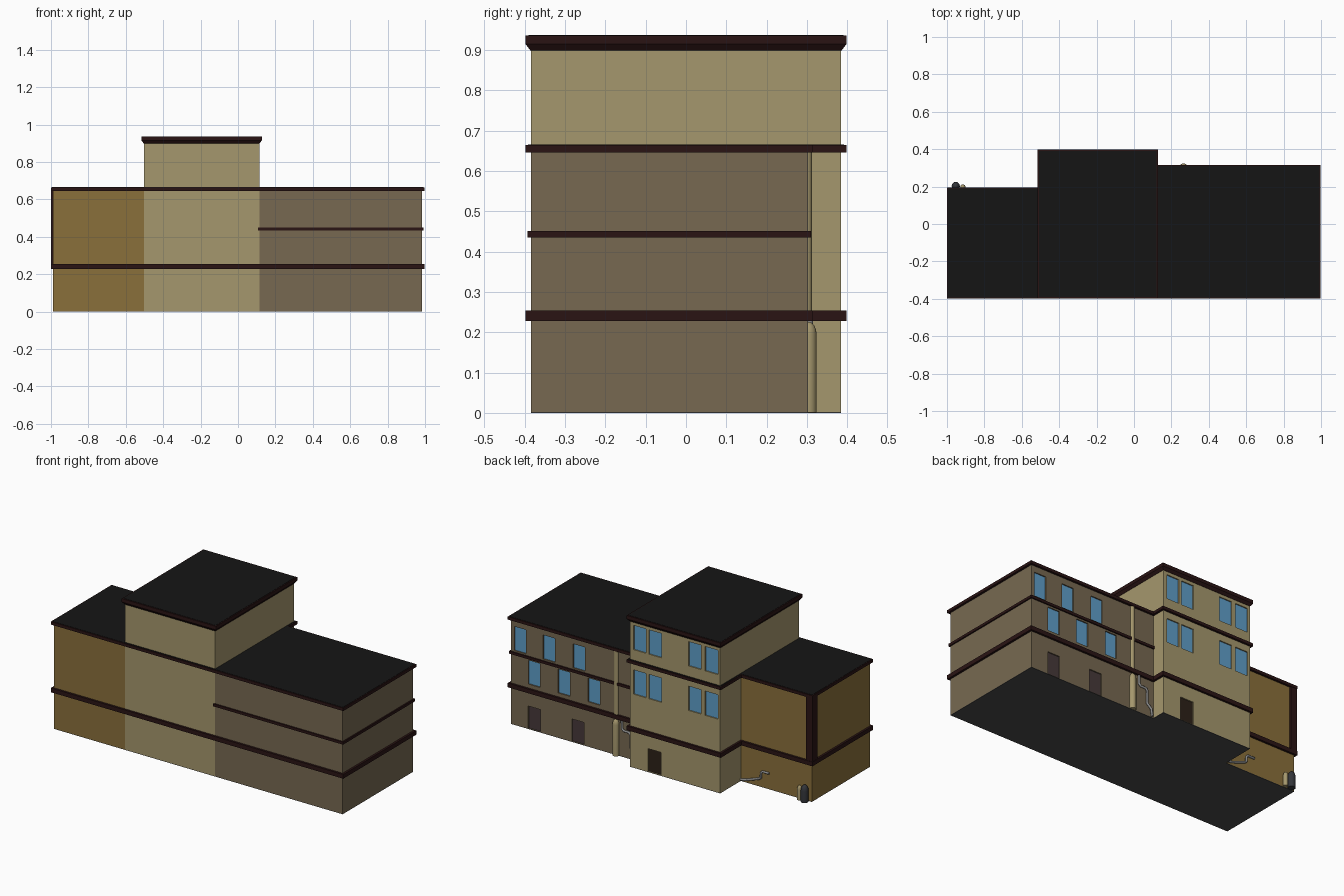
import bpy, bmesh, math
from mathutils import Vector

if "Cube" in bpy.data.objects:
    bpy.data.objects.remove(bpy.data.objects["Cube"])


def mat(name, hexcol):
    lin = lambda c: c / 12.92 if c <= 0.04045 else ((c + 0.055) / 1.055) ** 2.4
    m = bpy.data.materials.new(name)
    m.diffuse_color = [lin(int(hexcol[i:i + 2], 16) / 255) for i in (0, 2, 4)] + [1]
    m.use_nodes = True
    m.node_tree.nodes["Principled BSDF"].inputs["Base Color"].default_value = m.diffuse_color
    return m


OCHRE, TAN, BROWN = mat("ochre", "8a703b"), mat("tan", "a5976d"), mat("brown", "776951")
TRIM, ROOF, GLASS = mat("trim", "2a1414"), mat("roof", "151515"), mat("glass", "5f9fca")
DOOR, DARKDOOR = mat("door", "47393a"), mat("dark_door", "2c2018")
METAL, BASE, BIN = mat("metal", "8a8a8a"), mat("base", "4a4a4a"), mat("bin", "33353a")


def add(name, bm, material):
    bmesh.ops.recalc_face_normals(bm, faces=bm.faces)
    me = bpy.data.meshes.new(name)
    bm.to_mesh(me)
    bm.free()
    ob = bpy.data.objects.new(name, me)
    bpy.context.collection.objects.link(ob)
    if material:
        me.materials.append(material)
    return ob


def loft(name, rings, material):
    """Stack of outlines [(points, z), ...] joined into a closed solid."""
    bm = bmesh.new()
    loops = [[bm.verts.new((x, y, z)) for x, y in pts] for pts, z in rings]
    for a, b in zip(loops, loops[1:]):
        for i in range(len(a)):
            j = (i + 1) % len(a)
            bm.faces.new((a[i], a[j], b[j], b[i]))
    bm.faces.new(loops[0][::-1])
    bm.faces.new(loops[-1])
    return add(name, bm, material)


def rect(x0, x1, y0, y1, o=0):
    return [(x0 - o, y0 - o), (x1 + o, y0 - o), (x1 + o, y1 + o), (x0 - o, y1 + o)]


def box(name, x0, x1, y0, y1, z0, z1, material):
    r = rect(x0, x1, y0, y1)
    return loft(name, [(r, z0), (r, z1)], material)


# Plan: three blocks flush at the front, stepped at the back
XL, XA, XB, XR = -0.988, -0.503, 0.114, 0.985
YF, YL, YM, YR = -0.385, 0.183, 0.385, 0.302


def plan(o):
    return [(XL - o, YF - o), (XR + o, YF - o), (XR + o, YR + o), (XB + o, YR + o),
            (XB + o, YM + o), (XA - o, YM + o), (XA - o, YL + o), (XL - o, YL + o)]


def band(name, o, z0, z1, material):
    return loft(name, [(plan(o), z0), (plan(o), z1)], material)


# Walls
left = box("left_wing", XL, XA, YF, YL, 0.002, 0.65, OCHRE)
tower = box("centre_block", XA, XB, YF, YM, 0.002, 0.905, TAN)
right = box("right_wing", XB, XR, YF, YR, 0.002, 0.65, BROWN)
band("base_plate", 0, 0, 0.003, BASE)

# Horizontal trim bands and flat wing roofs
band("lower_band", 0.013, 0.228, 0.254, TRIM)
band("upper_band", 0.013, 0.646, 0.664, TRIM)
band("wing_roof", 0.007, 0.655, 0.6655, ROOF)
r = rect(XB, XR, YF, YR, 0.008)
loft("middle_band", [(r, 0.435), (r, 0.451)], TRIM)

# Flared cornice and roof on the centre block
t = lambda o: rect(XA, XB, YF, YM, o)
loft("cornice", [(t(0.001), 0.899), (t(0.013), 0.915), (t(0.013), 0.936)], TRIM)
loft("centre_roof", [(t(0.006), 0.92), (t(0.006), 0.9375)], ROOF)

# Dark post on the back corner of the left wing
box("corner_post", XL - 0.011, XL + 0.032, YL - 0.042, YL + 0.011, 0.25, 0.65, TRIM)


def openings(wall, y, items, depth=0.01):
    """Recess windows and doors (name, x, z0, z1, width, material) in a back wall."""
    bm = bmesh.new()
    for name, x, z0, z1, w, m in items:
        c = bmesh.ops.create_cube(bm, size=1)["verts"]
        for v in c:
            v.co = Vector((x + v.co.x * w, y + v.co.y * 2 * depth,
                           (z0 + z1) / 2 + v.co.z * (z1 - z0)))
        box(name, x - w / 2, x + w / 2, y - depth - 0.002, y - depth + 0.003, z0, z1, m)
    cut = add("opening_cutter", bm, None)
    cut.hide_render = True
    mod = wall.modifiers.new("openings", 'BOOLEAN')
    mod.operation, mod.solver, mod.object = 'DIFFERENCE', 'EXACT', cut
    bpy.context.view_layer.objects.active = wall
    bpy.ops.object.modifier_apply(modifier=mod.name)
    bpy.data.objects.remove(cut)


items = [("window", x, z, z + 0.15, 0.086, GLASS)
         for x in (0.046, -0.058, -0.33, -0.444) for z in (0.455, 0.73)]
items.append(("centre_door", -0.055, 0.004, 0.145, 0.09, DARKDOOR))
openings(tower, YM, items)

items = [("window", x, 0.46, 0.608, 0.08, GLASS) for x in (0.922, 0.725, 0.52)]
items += [("window", x, 0.278, 0.425, 0.08, GLASS) for x in (0.825, 0.622, 0.418)]
items += [("wing_door", x, 0.004, 0.142, 0.084, DOOR) for x in (0.825, 0.527)]
openings(right, YR, items)


def turned(name, x, y, profile, material, n=20):
    """Round part from (radius, z) points."""
    circ = [(math.cos(i * math.tau / n), math.sin(i * math.tau / n)) for i in range(n)]
    ob = loft(name, [([(x + q * a, y + q * b) for a, b in circ], z) for q, z in profile], material)
    smooth(ob)


def smooth(ob):
    bpy.ops.object.select_all(action='DESELECT')
    ob.select_set(True)
    bpy.context.view_layer.objects.active = ob
    bpy.ops.object.shade_smooth_by_angle(angle=math.radians(40))


# Downpipe on the right wing: slim above the band, wider and domed below
def domed(radius, h):
    return [(radius, 0.001)] + [(radius * math.cos(a), h - radius * 1.6 * (1 - math.sin(a)))
                                for a in (0, 0.4, 0.8, 1.2, 1.5)]


turned("upper_downpipe", 0.265, YR - 0.004, [(0.015, 0.25), (0.015, 0.65)], TAN)
turned("lower_downpipe", 0.265, YR + 0.002, domed(0.02, 0.226), TAN)

# Bin and canister beside the left wing
turned("bin", -0.953, YL + 0.02, domed(0.022, 0.105), BIN)
turned("canister", -0.915, YL + 0.015, domed(0.014, 0.09), TAN)


# Bent metal pipes along the back walls
def pipe(name, pts, y, radius):
    cu = bpy.data.curves.new(name, 'CURVE')
    cu.dimensions = '3D'
    cu.bevel_depth, cu.bevel_resolution, cu.use_fill_caps = radius, 2, True
    sp = cu.splines.new('POLY')
    sp.points.add(len(pts) - 1)
    for p, (x, z) in zip(sp.points, pts):
        p.co = (x, y, z, 1)
    cu.materials.append(METAL)
    ob = bpy.data.objects.new(name, cu)
    bpy.context.collection.objects.link(ob)


pipe("right_wing_pipe", [(0.222, 0.23), (0.222, 0.178), (0.21, 0.166), (0.175, 0.166),
                         (0.164, 0.154), (0.164, 0.075), (0.135, 0.05), (0.128, 0.006)],
     YR + 0.006, 0.007)
pipe("left_wing_pipe", [(-0.505, 0.012), (-0.54, 0.018), (-0.63, 0.05), (-0.642, 0.058),
                        (-0.645, 0.09), (-0.655, 0.1), (-0.70, 0.1)], YL + 0.005, 0.007)
